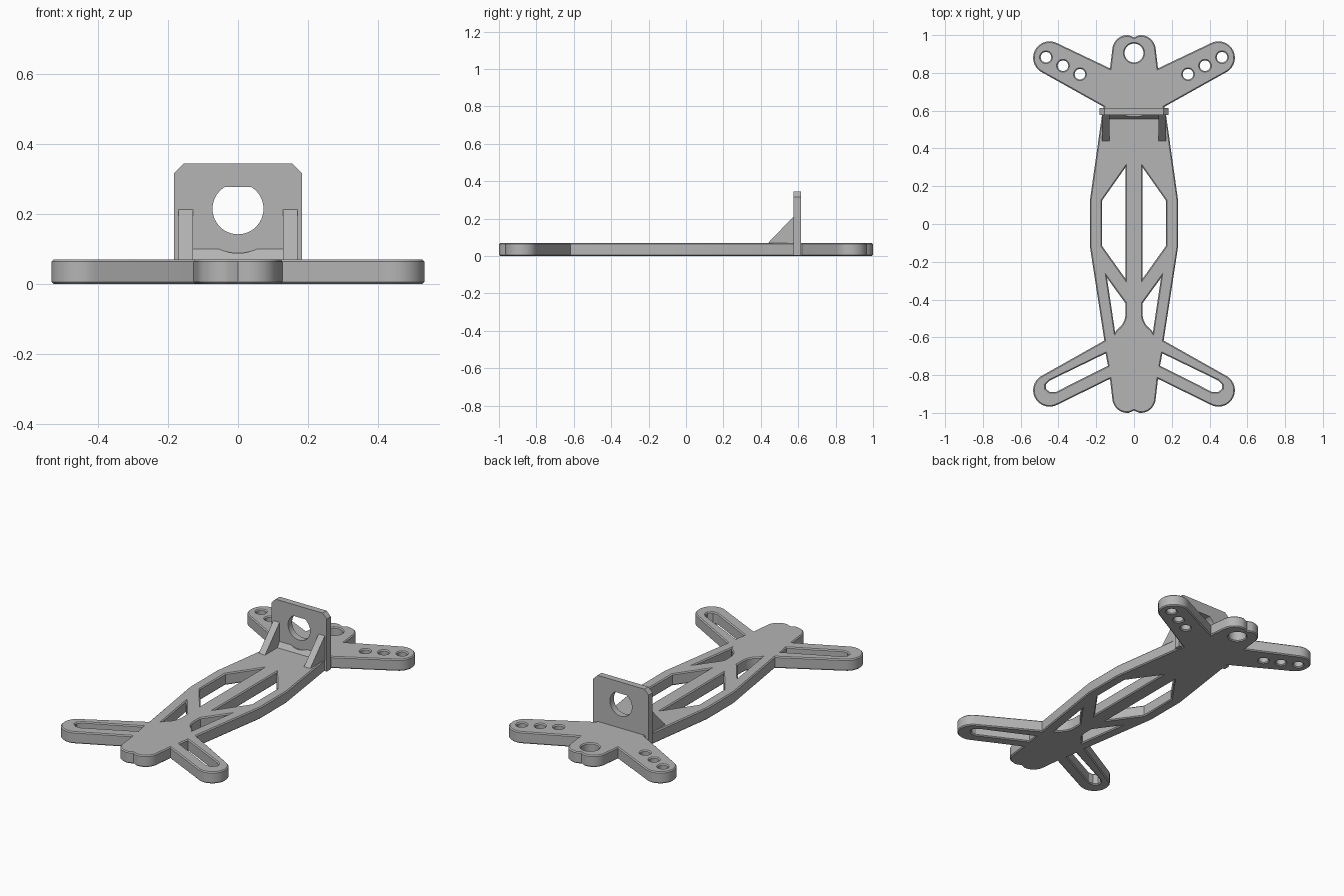
import bpy, bmesh, math
from mathutils import Vector

if "Cube" in bpy.data.objects:
    bpy.data.objects.remove(bpy.data.objects["Cube"], do_unlink=True)

grey = bpy.data.materials.new("plain grey")
grey.use_nodes = True
GREY = (0.46, 0.46, 0.46, 1)
grey.diffuse_color = GREY
grey.node_tree.nodes["Principled BSDF"].inputs["Base Color"].default_value = GREY

THICK = 0.07


def arc(cx, cy, r, start, end, n=12):
    angles = [math.radians(start + (end - start) * i / n) for i in range(n + 1)]
    return [(cx + r * math.cos(a), cy + r * math.sin(a)) for a in angles]


def circle(cx, cy, r, n=32):
    return arc(cx, cy, r, 0, 360, n)[:-1]


def mirror(points):
    return [(-x, y) for x, y in reversed(points)]


def select_only(obj):
    bpy.ops.object.select_all(action='DESELECT')
    obj.select_set(True)
    bpy.context.view_layer.objects.active = obj


def slab(name, loops, thick, bevel=0.0):
    """Flat plate from an outline plus hole loops, with chamfered rims."""
    curve = bpy.data.curves.new(name, 'CURVE')
    curve.dimensions = '2D'
    curve.fill_mode = 'BOTH'
    curve.extrude = thick / 2 - bevel
    curve.bevel_depth = bevel
    curve.bevel_resolution = 0
    curve.offset = -bevel
    for loop in loops:
        spline = curve.splines.new('POLY')
        spline.points.add(len(loop) - 1)
        for p, (x, y) in zip(spline.points, loop):
            p.co = (x, y, 0, 1)
        spline.use_cyclic_u = True
    obj = bpy.data.objects.new(name, curve)
    bpy.context.collection.objects.link(obj)
    select_only(obj)
    bpy.ops.object.convert(target='MESH')
    obj = bpy.context.object
    bm = bmesh.new()
    bm.from_mesh(obj.data)
    bmesh.ops.remove_doubles(bm, verts=bm.verts, dist=0.0002)
    bmesh.ops.recalc_face_normals(bm, faces=bm.faces)
    bm.to_mesh(obj.data)
    bm.free()
    obj.data.materials.clear()
    obj.data.materials.append(grey)
    select_only(obj)
    bpy.ops.object.shade_smooth_by_angle(angle=math.radians(25))
    return obj


def side_prism(name, profile, x0, x1):
    """Prism along x from a (y, z) profile."""
    bm = bmesh.new()
    face = bm.faces.new([bm.verts.new((x0, y, z)) for y, z in profile])
    ext = bmesh.ops.extrude_face_region(bm, geom=[face])
    moved = [v for v in ext["geom"] if isinstance(v, bmesh.types.BMVert)]
    bmesh.ops.translate(bm, verts=moved, vec=Vector((x1 - x0, 0, 0)))
    bmesh.ops.recalc_face_normals(bm, faces=bm.faces)
    mesh = bpy.data.meshes.new(name)
    bm.to_mesh(mesh)
    bm.free()
    mesh.materials.append(grey)
    obj = bpy.data.objects.new(name, mesh)
    bpy.context.collection.objects.link(obj)
    return obj


# Base plate: half outline from the back notch round to the front notch
half = [(0, 0.988)]
half += arc(0.035, 0.92, 0.08, 95, 5)
half += [(0.127, 0.824)]
half += arc(0.447, 0.88, 0.087, 117, -63, 18)
half += [(0.16, 0.62), (0.17, 0.575), (0.233, 0.128), (0.233, -0.122), (0.157, -0.617)]
half += arc(0.447, -0.88, 0.087, 63, -117, 18)
half += [(0.127, -0.82)]
half += arc(0.035, -0.92, 0.08, -5, -95)
half += [(0, -0.988)]
outline = half + mirror(half[1:-1])

# Openings on one side: frame window, strut window, front slot, back screw holes
window = [(0.045, 0.3), (0.17, 0.123), (0.17, -0.115), (0.045, -0.29)]
strut = [(0.143, -0.285), (0.045, -0.42)] + arc(0.145, -0.475, 0.1, 180, 237, 8)
strut += [(0.1, -0.573)]
slot = [(0.15, -0.685), (0.445, -0.828), (0.467, -0.85), (0.467, -0.872),
        (0.445, -0.89), (0.415, -0.89), (0.138, -0.75)]
openings = [window, strut, slot]
openings += [circle(0.286 + 0.09 * i, 0.793 + 0.045 * i, 0.028, 24) for i in range(3)]

loops = [outline, circle(0, 0.905, 0.05)]
for o in openings:
    loops += [o, mirror(o)]
base = slab("base_plate", loops, THICK, 0.006)
base.location.z = THICK / 2

# Upright bracket with clipped corners and a flat-topped hole
W, H, C = 0.183, 0.345, 0.028
panel = [(-W, 0.003), (W, 0.003), (W, H - C), (W - C, H), (C - W, H), (-W, H - C)]
hole = arc(0, 0.215, 0.073, 122, 418, 36)
bracket = slab("upright_bracket", [panel, hole], 0.038)
bracket.rotation_euler.x = math.pi / 2
bracket.location.y = 0.595

# Triangular gussets in front of the bracket
for side, s in (("left", 1), ("right", -1)):
    side_prism(side + "_gusset", [(0.435, 0.066), (0.578, 0.066), (0.578, 0.215)],
               s * 0.129, s * 0.17)

# Sloped foot strip with a shallow round dip under the hole
foot = side_prism("bracket_foot", [(0.552, 0.066), (0.578, 0.066), (0.578, 0.102)], -0.13, 0.13)
bpy.ops.mesh.primitive_cylinder_add(vertices=64, radius=0.13, depth=0.2,
                                    location=(0, 0.56, 0.218),
                                    rotation=(math.pi / 2, 0, 0))
cutter = bpy.context.object
cutter.name = "foot_cutter"
cut = foot.modifiers.new("dip", 'BOOLEAN')
cut.operation = 'DIFFERENCE'
cut.solver = 'EXACT'
cut.object = cutter
select_only(foot)
bpy.ops.object.modifier_apply(modifier=cut.name)
bpy.data.objects.remove(cutter, do_unlink=True)
